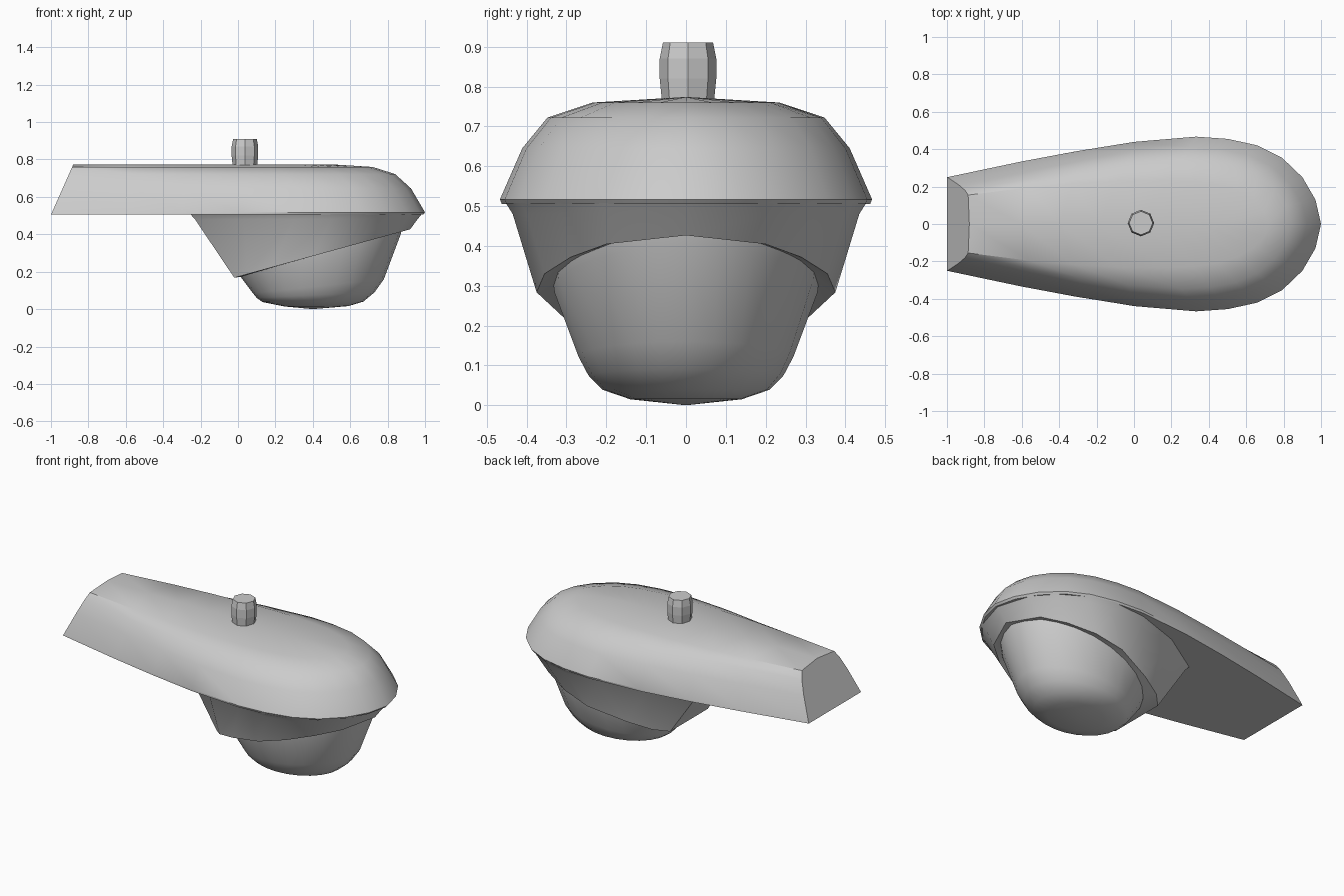
import bpy, bmesh, math

if "Cube" in bpy.data.objects:
    bpy.data.objects.remove(bpy.data.objects["Cube"], do_unlink=True)

grey = bpy.data.materials.new("painted grey metal")
grey.use_nodes = True
grey.diffuse_color = (0.6, 0.6, 0.6, 1)
grey.node_tree.nodes["Principled BSDF"].inputs["Base Color"].default_value = grey.diffuse_color


def loft(name, rings, smooth_angle=None):
    """Bridge closed rings of equal length and cap both ends."""
    bm = bmesh.new()
    loops = [[bm.verts.new(p) for p in ring] for ring in rings]
    for a, b in zip(loops, loops[1:]):
        for i in range(len(a)):
            j = (i + 1) % len(a)
            bm.faces.new((a[i], a[j], b[j], b[i]))
    bm.faces.new(loops[0])
    bm.faces.new(loops[-1])
    bmesh.ops.remove_doubles(bm, verts=bm.verts, dist=0.0005)
    bmesh.ops.recalc_face_normals(bm, faces=bm.faces)
    mesh = bpy.data.meshes.new(name)
    bm.to_mesh(mesh)
    bm.free()
    mesh.materials.append(grey)
    obj = bpy.data.objects.new(name, mesh)
    bpy.context.collection.objects.link(obj)
    if smooth_angle:
        bpy.ops.object.select_all(action='DESELECT')
        obj.select_set(True)
        bpy.context.view_layer.objects.active = obj
        bpy.ops.object.shade_smooth_by_angle(angle=math.radians(smooth_angle))
    return obj


def mirrored(half):
    """Complete a half outline (y >= 0) across the x axis."""
    return half + [(x, -y) for x, y in reversed(half) if y > 0]


# Housing: teardrop outline, drawn in and raised to a low ridge
outline = mirrored([(-1, .25), (-.6, .335), (-.3, .392), (0, .44), (.33, .467), (.5, .455),
                    (.66, .42), (.79, .355), (.9, .25), (.97, .13), (1, 0)])


def housing_ring(z, right, mid_scale, tail_scale):
    left = -1 + .12 * (z - .505) / .27
    ring = []
    for x, y in outline:
        t = (x + 1) / 2
        s = tail_scale + (mid_scale - tail_scale) * min(1, t * 1.6)
        ring.append((left + t * (right - left), y * s, z))
    return ring


loft("housing", [housing_ring(*r) for r in [
    (.505, .99, .99, 1), (.517, 1, 1, .99), (.645, .925, .88, .84),
    (.722, .84, .745, .72), (.76, .72, .5, .62), (.774, .5, 0, 0)]], 35)

# Collar: skirt under the housing, cut off along a slope
top = mirrored([(-.23, .165), (.03, .33), (.3, .42), (.5, .435), (.65, .4),
                (.8, .31), (.9, .2), (.96, 0)])
bottom = mirrored([(-.02, .18), (.05, .25), (.18, .31), (.4, .375), (.57, .355),
                   (.72, .29), (.84, .2), (.92, 0)])


def slope(x):
    return .168 + .275 * (x + .02)


loft("collar", [
    [(.4 + (x - .4) * 1.04, y * 1.04, .508) for x, y in top],
    [(x, y, .48) for x, y in top],
    [(x, y, slope(x)) for x, y in bottom],
    [(.45 + (x - .45) * .92, y * .9, slope(x) + .005) for x, y in bottom]], 28)


# Lamp cover: tilted rounded bowl
def bowl_ring(x0, x1, width, z0, z1, sides=24):
    ring = []
    for i in range(sides):
        a = math.tau * i / sides
        t = .5 + .5 * math.cos(a)
        ring.append((x0 + t * (x1 - x0), width * math.sin(a), z0 + t * (z1 - z0)))
    return ring


loft("lamp_cover", [bowl_ring(*r) for r in [
    (.0, .88, .335, .2, .44), (.02, .87, .33, .165, .40), (.08, .78, .27, .085, .16),
    (.1, .73, .245, .06, .09), (.13, .67, .21, .038, .04), (.25, .59, .14, .014, .016),
    (.4, .4, 0, 0, 0)]], 50)


# Sensor knob: octagonal stub on top
def knob_ring(r, z):
    return [(.037 + r * math.cos(math.tau * i / 8), .005 + r * math.sin(math.tau * i / 8), z)
            for i in range(8)]


loft("sensor_knob", [knob_ring(*r) for r in [(.064, .75), (.071, .82), (.071, .87), (.063, .91)]])
